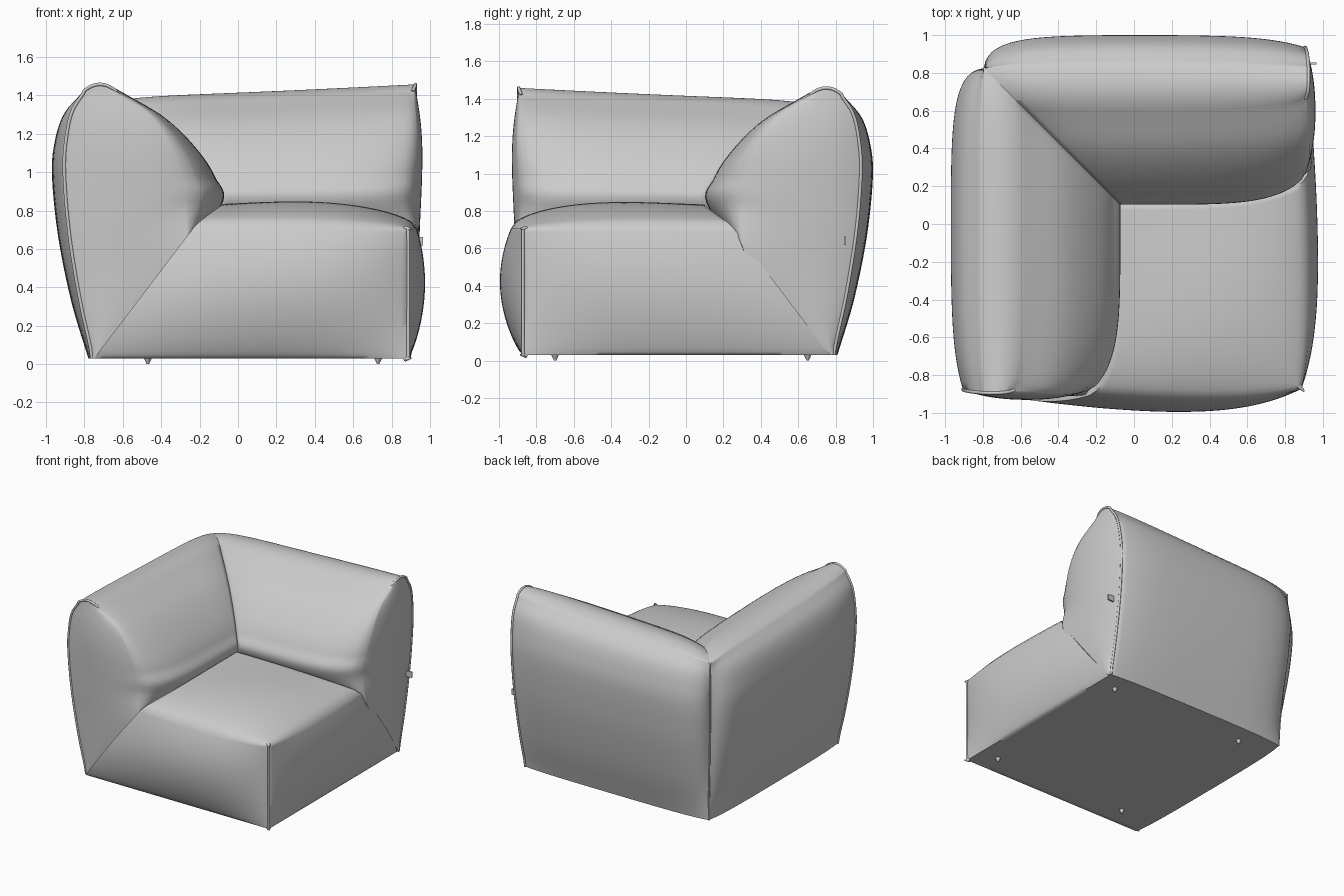
import bpy, bmesh, math
from mathutils import Vector

if "Cube" in bpy.data.objects:
    bpy.data.objects.remove(bpy.data.objects["Cube"])

CUTS = 39

def spline(pts, t):
    """Point on a Catmull-Rom curve through 2D points, t in 0..1."""
    n = len(pts) - 1
    i = min(int(t * n), n - 1)
    f = t * n - i
    p1, p2 = Vector(pts[i]), Vector(pts[i + 1])
    p0 = Vector(pts[i - 1]) if i > 0 else 2 * p1 - p2
    p3 = Vector(pts[i + 2]) if i + 2 <= n else 2 * p2 - p1
    return 0.5 * (2 * p1 + (p2 - p0) * f + (2 * p0 - 5 * p1 + 4 * p2 - p3) * f**2
                  + (3 * p1 - p0 - 3 * p2 + p3) * f**3)

def hump(t, power=0.7):
    return max(0.0, math.sin(math.pi * t)) ** power

def clamp(t):
    return min(1.0, max(0.0, t))

def smooth(lo, hi, t):
    t = clamp((t - lo) / (hi - lo))
    return t * t * (3 - 2 * t)

def cushion(name, shape):
    """Finely gridded cube, every point (a, b, t) moved onto the padded shape."""
    bm = bmesh.new()
    bmesh.ops.create_cube(bm, size=1)
    bmesh.ops.subdivide_edges(bm, edges=bm.edges[:], cuts=CUTS, use_grid_fill=True)
    for v in bm.verts:
        v.co = shape(*[clamp(c + 0.5) for c in v.co])
    bmesh.ops.recalc_face_normals(bm, faces=bm.faces[:])
    return finish(name, bm, 60)

def finish(name, bm, angle):
    me = bpy.data.meshes.new(name)
    bm.to_mesh(me)
    bm.free()
    ob = bpy.data.objects.new(name, me)
    bpy.context.collection.objects.link(ob)
    bpy.ops.object.select_all(action='DESELECT')
    ob.select_set(True)
    bpy.context.view_layer.objects.active = ob
    bpy.ops.object.shade_smooth_by_angle(angle=math.radians(angle))
    return ob

def piping(name, pts, radius=0.009):
    """Thin sewn seam along a path."""
    cu = bpy.data.curves.new(name, 'CURVE')
    cu.dimensions = '3D'
    cu.bevel_depth, cu.bevel_resolution, cu.use_fill_caps = radius, 2, True
    sp = cu.splines.new('POLY')
    sp.points.add(len(pts) - 1)
    for p, co in zip(sp.points, pts):
        p.co = (*co, 1)
    bpy.context.collection.objects.link(bpy.data.objects.new(name, cu))

# Backrest cross-section (depth, height): inner side and outer side, bottom to top
INNER = [(.77, .03), (.43, .44), (.12, .82), (.15, .99), (.25, 1.15), (.4, 1.3), (.6, 1.42)]
OUTER = [(.81, .03), (.9, .33), (.97, .68), (1.0, 1.0), (.985, 1.18), (.94, 1.32), (.85, 1.425)]

def back_shape(a, b, t):
    # a: mitred corner to free end, b: inner to outer face, t: bottom to top
    pin, pout = spline(INNER, t), spline(OUTER, t)
    # soft rounding of the inner face into the free end
    soft = smooth(.21, .35, t) * (1 - 0.65 * smooth(.36, 1, t))
    pin.x += 0.18 * soft * (1 - max(0, 1 - a**5)**.6)
    # outer face pulled in at the corner seam and at the free-end seam
    pout.x += (0.78 + 0.045 * smooth(0, .5, t) - pout.x) * (1 - a)**9
    pout.x -= 0.065 * a**9 * (0.3 + 0.7 * hump(t))
    p = pin.lerp(pout, b)
    v, z = p.x, p.y
    z += 0.035 * 4 * b * (1 - b) * t**8
    if z > .83:
        top = 1.39 + 0.065 * a**1.3 - 0.04 * (1 - a)**12
        z = .83 + (z - .83) * (top - .83) / .625
    end = 0.885 + 0.04 * t + 0.06 * (1 - b**4) * (0.25 + 0.75 * hump(t)) * (1 - t**6)
    end -= 0.045 * soft * (1 - b)**5
    start = 0.03 - v
    return Vector((start + (end - start) * a, v, z))

def arm_shape(a, b, t):
    # the arm is the backrest mirrored across the corner diagonal
    x, y, z = back_shape(a, b, t)
    return Vector((0.03 - y, 0.03 - x, z))

def seat_shape(a, b, t):
    # a: arm side to open side, b: backrest side to front
    da = 1 - max(0, 1 - a**3)**.5
    db = 1 - max(0, 1 - b**4)**.5
    top = 0.835 + 0.02 * hump(a, 1) * hump(b, 1) - 0.13 * (da + db - da * db)
    z = 0.03 + t * (top - 0.03)
    lean = 0.835 * (z - 0.03)
    puff = hump(t * 0.86, 0.75)
    right = 0.887 + 0.095 * puff * (1 - b**5) * (1 - .4 * (1 - b)**3)
    front = -0.872 - 0.135 * puff * (1 - a**5) * (1 - .5 * (1 - a)**3)
    x0, y0 = -0.75 + lean - .05 * t * b**6, 0.77 - lean + .05 * t * a**6
    return Vector((x0 + (right - x0) * a, y0 + (front - y0) * b, z))

# Cushions
cushion("backrest", back_shape)
cushion("armrest", arm_shape)
cushion("seat", seat_shape)

# Sewn seams on free ends, seat corner and outer back corner
steps = [i / 40 for i in range(41)]
for name, shape in (("backrest_seam", back_shape), ("armrest_seam", arm_shape)):
    piping(name, [shape(1, 1, t) for t in steps]
           + [shape(1, 1 - s, 1) for s in steps[1:]])
piping("seat_corner_seam", [seat_shape(1, 1, t) for t in steps])
piping("back_corner_seam", [back_shape(0, 1, t) for t in steps], 0.006)

# Pointed ears where the seat corner is sewn together, top and bottom
for label, t in (("top", 1), ("bottom", 0)):
    bm = bmesh.new()
    bmesh.ops.create_cone(bm, segments=10, radius1=0.016, radius2=0.004, depth=0.04, cap_ends=True)
    ob = finish("seat_ear_" + label, bm, 40)
    ob.location = seat_shape(1, 1, t)
    ob.rotation_euler = (math.radians(90), 0, math.radians(45))

# Small glides under the base
for i, (x, y) in enumerate([(-.47, -.7), (.73, -.7), (-.47, .65), (.73, .65)]):
    bm = bmesh.new()
    bmesh.ops.create_cone(bm, segments=12, radius1=0.006, radius2=0.025, depth=0.04, cap_ends=True)
    finish("foot_%d" % (i + 1), bm, 40).location = (x, y, 0.02)

# Fabric tab on the backrest end
bm = bmesh.new()
bmesh.ops.create_cube(bm, size=1)
bmesh.ops.scale(bm, verts=bm.verts[:], vec=(0.07, 0.012, 0.045))
finish("side_tab", bm, 30).location = (0.93, 0.85, 0.64)
